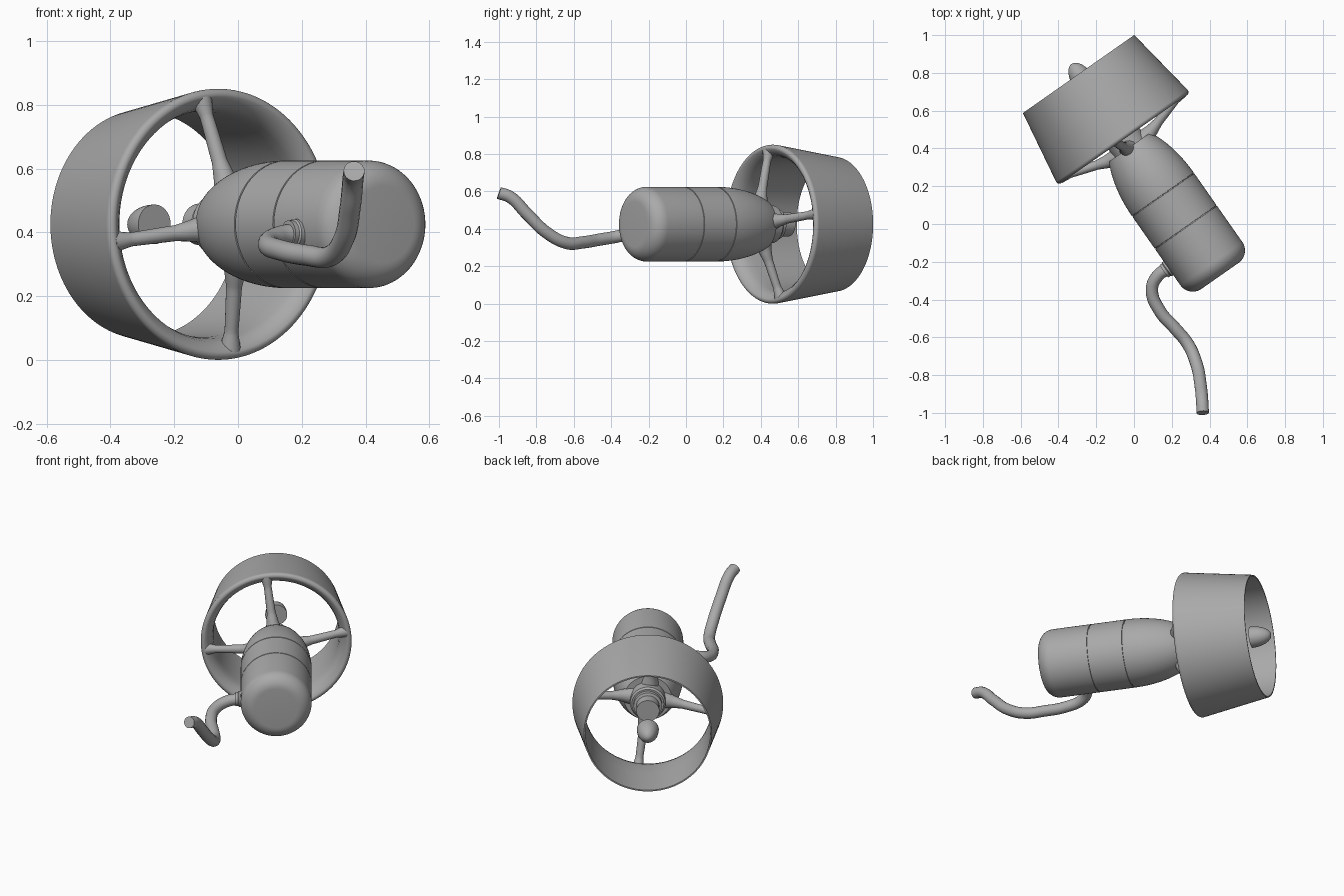
import bpy
import math
from mathutils import Matrix, Vector

cube = bpy.data.objects.get("Cube")
if cube:
    bpy.data.objects.remove(cube, do_unlink=True)

grey = bpy.data.materials.new("plain grey")
grey.use_nodes = True
grey.diffuse_color = (0.4, 0.4, 0.4, 1)
grey.node_tree.nodes["Principled BSDF"].inputs["Base Color"].default_value = (0.4, 0.4, 0.4, 1)

# Thruster frame: local z runs along the shaft to the rear, local y is up
TURN = math.radians(35)
side = Vector((math.cos(TURN), math.sin(TURN), 0))
shaft = Vector((-math.sin(TURN), math.cos(TURN), 0))
FRAME = Matrix((-side, Vector((0, 0, 1)), shaft)).transposed().to_4x4()
FRAME.translation = (-0.0525, 0.45, 0.425)


def finish(obj, angle=30):
    obj.data.materials.clear()
    obj.data.materials.append(grey)
    bpy.ops.object.select_all(action='DESELECT')
    obj.select_set(True)
    bpy.context.view_layer.objects.active = obj
    bpy.ops.object.shade_smooth_by_angle(angle=math.radians(angle))


def lathe(name, profile, matrix=FRAME, steps=96, closed=False):
    """Turn (position, radius) points about local z; open ends are capped."""
    verts, faces = [], []
    for z, r in profile:
        for i in range(steps):
            a = math.tau * i / steps
            verts.append((r * math.cos(a), r * math.sin(a), z))
    n = len(profile)
    for j in range(n if closed else n - 1):
        k = (j + 1) % n
        for i in range(steps):
            m = (i + 1) % steps
            faces.append((j * steps + i, j * steps + m, k * steps + m, k * steps + i))
    if not closed:
        faces.append(tuple(reversed(range(steps))))
        faces.append(tuple(range((n - 1) * steps, n * steps)))
    mesh = bpy.data.meshes.new(name)
    mesh.from_pydata(verts, [], faces)
    obj = bpy.data.objects.new(name, mesh)
    bpy.context.collection.objects.link(obj)
    obj.matrix_world = matrix
    finish(obj)
    return obj


def tube(name, points, radii, matrix=Matrix()):
    """Round tube through the points with a radius at each."""
    curve = bpy.data.curves.new(name, 'CURVE')
    curve.dimensions = '3D'
    curve.bevel_depth = 1
    curve.bevel_resolution = 6
    curve.resolution_u = 10
    curve.use_fill_caps = True
    spline = curve.splines.new('BEZIER')
    spline.bezier_points.add(len(points) - 1)
    for bp, co, r in zip(spline.bezier_points, points, radii):
        bp.co = co
        bp.radius = r
        bp.handle_left_type = bp.handle_right_type = 'AUTO'
    obj = bpy.data.objects.new(name, curve)
    bpy.context.collection.objects.link(obj)
    obj.matrix_world = matrix
    bpy.ops.object.select_all(action='DESELECT')
    obj.select_set(True)
    bpy.context.view_layer.objects.active = obj
    bpy.ops.object.convert(target='MESH')
    finish(bpy.context.object, 40)


def arc(cz, cr, az, ar, start, end, count):
    """Elliptical arc of (position, radius) points, angles in degrees."""
    out = []
    for i in range(count + 1):
        a = math.radians(start + (end - start) * i / count)
        out.append((cz + az * math.cos(a), cr + ar * math.sin(a)))
    return out


def groove(z):
    return [(z - 0.003, 0.2), (z - 0.002, 0.196), (z + 0.002, 0.196), (z + 0.003, 0.2)]


# Motor housing: rounded front, seams and tapered tail
housing = arc(-0.805, 0.12, 0.08, 0.08, 180, 90, 10)
housing += groove(-0.57) + groove(-0.36)
housing += arc(-0.36, 0, 0.414, 0.2, 88, 42, 16)
lathe("motor_housing", housing)

# Stepped hub behind the housing
lathe("hub_ring", [(-0.08, 0.1), (0.015, 0.1), (0.025, 0.09)])
lathe("hub_shaft", [(0.0, 0.08), (0.05, 0.08), (0.055, 0.065), (0.12, 0.065)], steps=64)

# Bullet-shaped tail cone
lathe("tail_cone", arc(0.365, 0, 0.12, 0.062, 90, 1, 16), steps=48)

# Nozzle duct with a rounded leading lip and thin trailing edge
duct = [(0.42, 0.352), (0.42, 0.36)]
duct += arc(0.018, 0.407, 0.018, 0.018, 80, 200, 10)
duct += [(0.01, 0.387), (0.03, 0.369), (0.06, 0.359), (0.1, 0.354), (0.2, 0.352)]
lathe("nozzle_duct", duct, steps=128, closed=True)

# Four raked struts, flared at both ends
for i in range(4):
    a = math.radians(90 * i - 8)
    path = [(r * math.cos(a), r * math.sin(a), z) for r, z in
            ((0.09, -0.06), (0.15, -0.045), (0.2, -0.03), (0.34, 0.012), (0.395, 0.03))]
    tube(f"strut_{i + 1}", path, (0.05, 0.034, 0.025, 0.022, 0.034), FRAME)

# Cable gland on the side of the housing
gland = FRAME @ Matrix.Translation((0.18, -0.028, -0.695)) @ Matrix.Rotation(math.pi / 2, 4, 'Y')
lathe("cable_gland", [(0, 0.045), (0.03, 0.045), (0.035, 0.04), (0.05, 0.04)], gland, 40)

# Cable sweeping forward and up
cable = [(0.19, -0.23, 0.397), (0.125, -0.275, 0.385), (0.095, -0.35, 0.363),
         (0.14, -0.465, 0.342), (0.215, -0.55, 0.328), (0.285, -0.635, 0.324),
         (0.332, -0.745, 0.38), (0.352, -0.85, 0.48), (0.361, -0.94, 0.57),
         (0.364, -1.0, 0.592)]
tube("cable", cable, [0.033] * len(cable))
